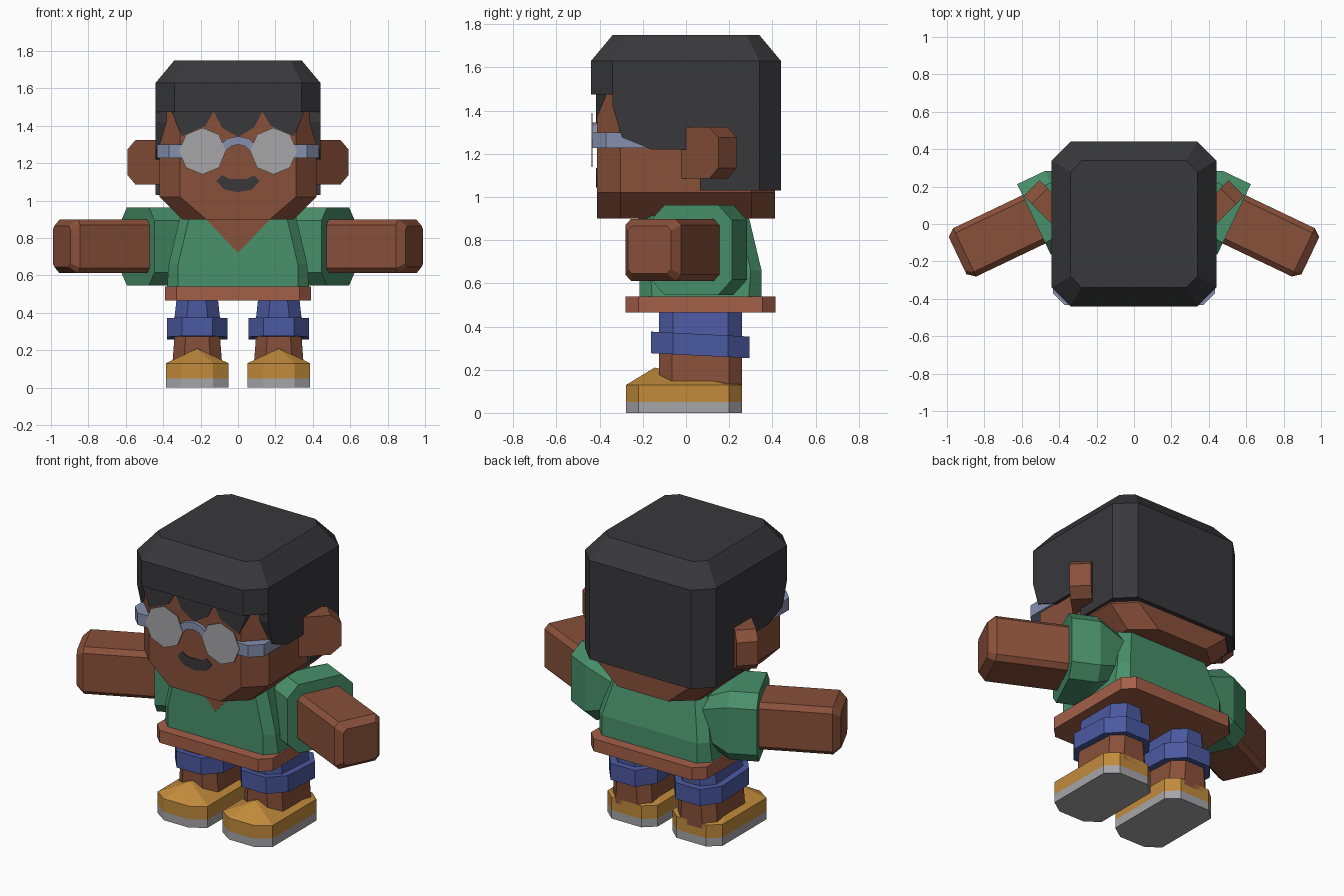
import bpy, bmesh
from math import sin, cos, radians, pi

if "Cube" in bpy.data.objects:
    bpy.data.objects.remove(bpy.data.objects["Cube"])


def paint(name, *rgb):
    m = bpy.data.materials.new(name)
    m.diffuse_color = (*rgb, 1)
    m.use_nodes = True
    m.node_tree.nodes["Principled BSDF"].inputs["Base Color"].default_value = m.diffuse_color
    return m


SKIN = paint("skin", .25, .08, .042)
HAIR = paint("dark", .04, .04, .046)
GREEN = paint("green", .065, .28, .145)
BELT = paint("hem", .37, .115, .065)
BLUE = paint("blue", .07, .1, .35)
SHOE = paint("orange", .54, .26, .045)
STEEL = paint("steel", .24, .28, .43)
GREY = paint("grey", .38, .38, .4)


def loft(name, rings, mat):
    """Closed solid through rings of equal point count (a one-point ring is an apex)."""
    bm = bmesh.new()
    rows = [[bm.verts.new(p) for p in r] for r in rings]
    for a, b in zip(rows, rows[1:]):
        n = len(a)
        for i in range(n):
            j = (i + 1) % n
            bm.faces.new((a[i], a[j], b[0]) if len(b) == 1 else (a[i], a[j], b[j], b[i]))
    for r in (rows[0], rows[-1]):
        if len(r) > 2:
            bm.faces.new(r)
    bmesh.ops.recalc_face_normals(bm, faces=bm.faces)
    me = bpy.data.meshes.new(name)
    bm.to_mesh(me)
    bm.free()
    me.materials.append(mat)
    ob = bpy.data.objects.new(name, me)
    bpy.context.collection.objects.link(ob)
    return ob


def octo(hx, hy, cx, cy=None):
    """Rectangle with cut corners, as 2D points."""
    cy = cx if cy is None else cy
    q = [(hx, hy - cy), (hx - cx, hy)]
    q += [(-x, y) for x, y in q[::-1]]
    return q + [(-x, -y) for x, y in q]


def flat(pts, z, x0=0, y0=0, tilt=0):
    return [(x + x0, y + y0, z - y * tilt) for x, y in pts]


def decal(name, pts, y, mat, depth=.006):
    """Thin front-facing plate from (x, z) points."""
    return loft(name, [[(x, yy, z) for x, z in pts] for yy in (y, y + depth)], mat)


# Head with jaw cut at the sides
loft("head", [flat(octo(.30, .413, .13, .11), .9), flat(octo(.42, .413, .11), 1.02),
              flat(octo(.42, .413, .11), 1.6)], SKIN)

# Hair: cap, side panels, back block, fringe
loft("hair_cap", [flat(octo(.44, .44, .1), 1.475), flat(octo(.44, .44, .1), 1.63),
                  flat(octo(.34, .34, .06), 1.75)], HAIR)
side = [(-.34, 1.5), (-.34, 1.42), (-.297, 1.275), (-.16, 1.22), (.08, 1.22), (.08, 1.5)]
loft("hair_sides", [[(x, y, z) for y, z in side] for x in (-.44, .44)], HAIR)
back = [(.44, .065), (.44, .34), (.34, .44), (-.34, .44), (-.44, .34), (-.44, .065)]
loft("hair_back", [flat(back, z) for z in (1.03, 1.5)], HAIR)
decal("fringe_middle", [(-.13, 1.476), (-.085, 1.39), (0, 1.34), (.085, 1.39), (.13, 1.476)],
      -.418, HAIR, .03)

# Mouth, neckline
mouth = [(-.115, 1.105), (-.085, 1.135), (-.045, 1.115), (.045, 1.115), (.085, 1.135),
         (.115, 1.105), (.075, 1.06), (0, 1.045), (-.075, 1.06)]
decal("mouth", mouth, -.418, HAIR)
decal("neckline", [(-.18, .91), (.18, .91), (0, .72)], -.219, SKIN)

# Glasses: bridge arch
arch = [(r * cos(a), 1.22 + r * sin(a)) for r, seq in ((.125, range(5)), (.08, range(4, -1, -1)))
        for a in [radians(35 + 27.5 * k) for k in seq]]
decal("glasses_bridge", arch, -.435, STEEL, .02)

# Shirt and hem
loft("shirt", [flat(octo(.38, .283, .06), .53, 0, .067), flat(octo(.37, .283, .05), .66, 0, .067),
               flat(octo(.31, .252, .05), .915, 0, .037)], GREEN)
loft("shirt_hem", [flat(octo(.39, .348, .06), z, 0, .067) for z in (.465, .54)], BELT)

for s, tag in ((1, "left"), (-1, "right")):
    # Fringe points at the temples
    decal("fringe_" + tag, [(s * x, z) for x, z in
          ((.13, 1.476), (.175, 1.40), (.30, 1.345), (.355, 1.476))], -.418, HAIR, .045)

    # Lens and temple strip
    decal("lens_" + tag, [(s * .19 + .125 * sin(k * pi / 4), 1.265 + .125 * cos(k * pi / 4))
                          for k in range(8)], -.438, GREY)
    strip = [(.29, -.434), (.37, -.434), (.434, -.37), (.434, 0), (.4, 0), (.4, -.3), (.29, -.41)]
    loft("glasses_arm_" + tag, [[(s * x, y, z) for x, y in strip] for z in (1.228, 1.30)], STEEL)

    # Ear: slab swept 45 degrees back
    q = cos(pi / 4)
    ear = [(-.08, 1.325), (.18, 1.325), (.24, 1.275), (.24, 1.135), (.18, 1.085), (-.08, 1.085)]
    loft("ear_" + tag, [[(s * (.42 + q * (u - t)), -.02 + q * (u + t), z) for u, z in ear]
                        for t in (0, .12)], SKIN)

    # Sleeve and arm along an axis angled 25 degrees forward
    ca, sa = cos(radians(25.5)), sin(radians(25.5))

    def ring(d, h, c, s=s, ca=ca, sa=sa):
        return [(s * (.535 + d * ca + u * sa), .025 - d * sa + u * ca, .755 + v)
                for u, v in octo(h, h, c)]

    loft("sleeve_" + tag, [ring(-.32, .13, .05), ring(-.163, .208, .07), ring(0, .208, .07)], GREEN)
    loft("arm_" + tag, [ring(-.1, .143, .028), ring(.41, .143, .028), ring(.452, .11, .02)], SKIN)

    # Leg, shorts and tilted cuff
    x, y = s * .218, .067
    loft("leg_" + tag, [flat(octo(.135, .193, .06), .1, x, y), flat(octo(.115, .193, .06), .36, x, y)],
         SKIN)
    loft("shorts_" + tag, [flat(octo(.125, .193, .065), .34, x, y),
                           flat(octo(.11, .193, .065), .48, x, y)], BLUE)
    loft("cuff_" + tag, [flat(octo(.162, .228, .08, .1), z, x, y, .05) for z in (.265, .365)], BLUE)

    # Shoe: sole and upper rising to a point at the instep
    foot = [(.085, -.277), (.168, -.22), (.168, .2), (.1, .26),
            (-.1, .26), (-.168, .2), (-.168, -.22), (-.085, -.277)]
    loft("sole_" + tag, [flat(foot, z, x) for z in (0, .05)], GREY)
    loft("shoe_" + tag, [flat(foot, .05, x), flat(foot, .13, x), [(x, -.145, .21)]], SHOE)
